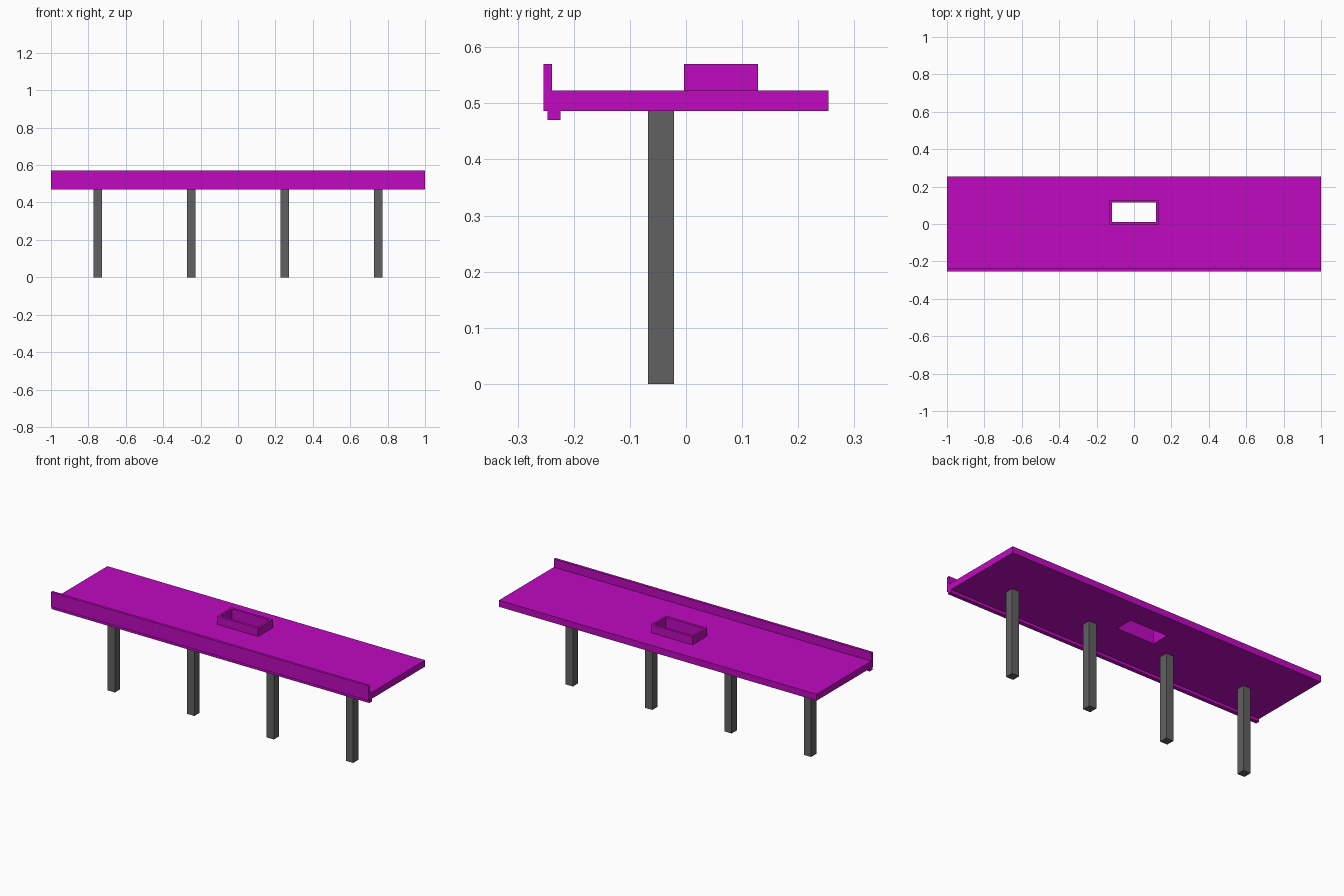
import bpy
import bmesh

cube = bpy.data.objects.get("Cube")
if cube:
    bpy.data.objects.remove(cube, do_unlink=True)


def make_material(name, rgb):
    mat = bpy.data.materials.new(name)
    mat.use_nodes = True
    mat.diffuse_color = (*rgb, 1)
    mat.node_tree.nodes["Principled BSDF"].inputs["Base Color"].default_value = (*rgb, 1)
    return mat


MAGENTA = make_material("magenta", (0.53, 0.003, 0.53))
GREY = make_material("dark grey", (0.12, 0.12, 0.12))


def finish(name, bm, mat):
    bmesh.ops.recalc_face_normals(bm, faces=bm.faces)
    mesh = bpy.data.meshes.new(name)
    bm.to_mesh(mesh)
    bm.free()
    mesh.materials.append(mat)
    obj = bpy.data.objects.new(name, mesh)
    bpy.context.collection.objects.link(obj)
    return obj


def corners(rect):
    x0, x1, y0, y1 = rect
    return [(x0, y0), (x1, y0), (x1, y1), (x0, y1)]


def block(name, rect, z0, z1, mat, hole=None):
    """Upright rectangular block, optionally with a rectangular through hole."""
    bm = bmesh.new()
    outer = [bm.verts.new((x, y, z0)) for x, y in corners(rect)]
    if hole:
        inner = [bm.verts.new((x, y, z0)) for x, y in corners(hole)]
        for i in range(4):
            j = (i + 1) % 4
            bm.faces.new((outer[i], outer[j], inner[j], inner[i]))
    else:
        bm.faces.new(outer)
    extruded = bmesh.ops.extrude_face_region(bm, geom=bm.faces[:], use_keep_orig=True)
    top = [g for g in extruded["geom"] if isinstance(g, bmesh.types.BMVert)]
    bmesh.ops.translate(bm, verts=top, vec=(0, 0, z1 - z0))
    return finish(name, bm, mat)


# Roof slab with its opening, and the raised kerb around it
OPENING = (-0.118, 0.118, 0.011, 0.114)
block("roof_slab", (-1, 1, -0.254, 0.254), 0.486, 0.523, MAGENTA, OPENING)
block("opening_kerb", (-0.13, 0.13, -0.004, 0.128), 0.523, 0.57, MAGENTA, OPENING)

# Front parapet and the drip strip below the front edge
block("front_parapet", (-1, 1, -0.254, -0.239), 0.523, 0.57, MAGENTA)
block("drip_strip", (-1, 1, -0.247, -0.224), 0.47, 0.486, MAGENTA)

# Row of four square columns
for i in range(4):
    x = -0.75 + 0.5 * i
    block(f"column_{i + 1}", (x - 0.023, x + 0.023, -0.068, -0.021), 0, 0.486, GREY)
